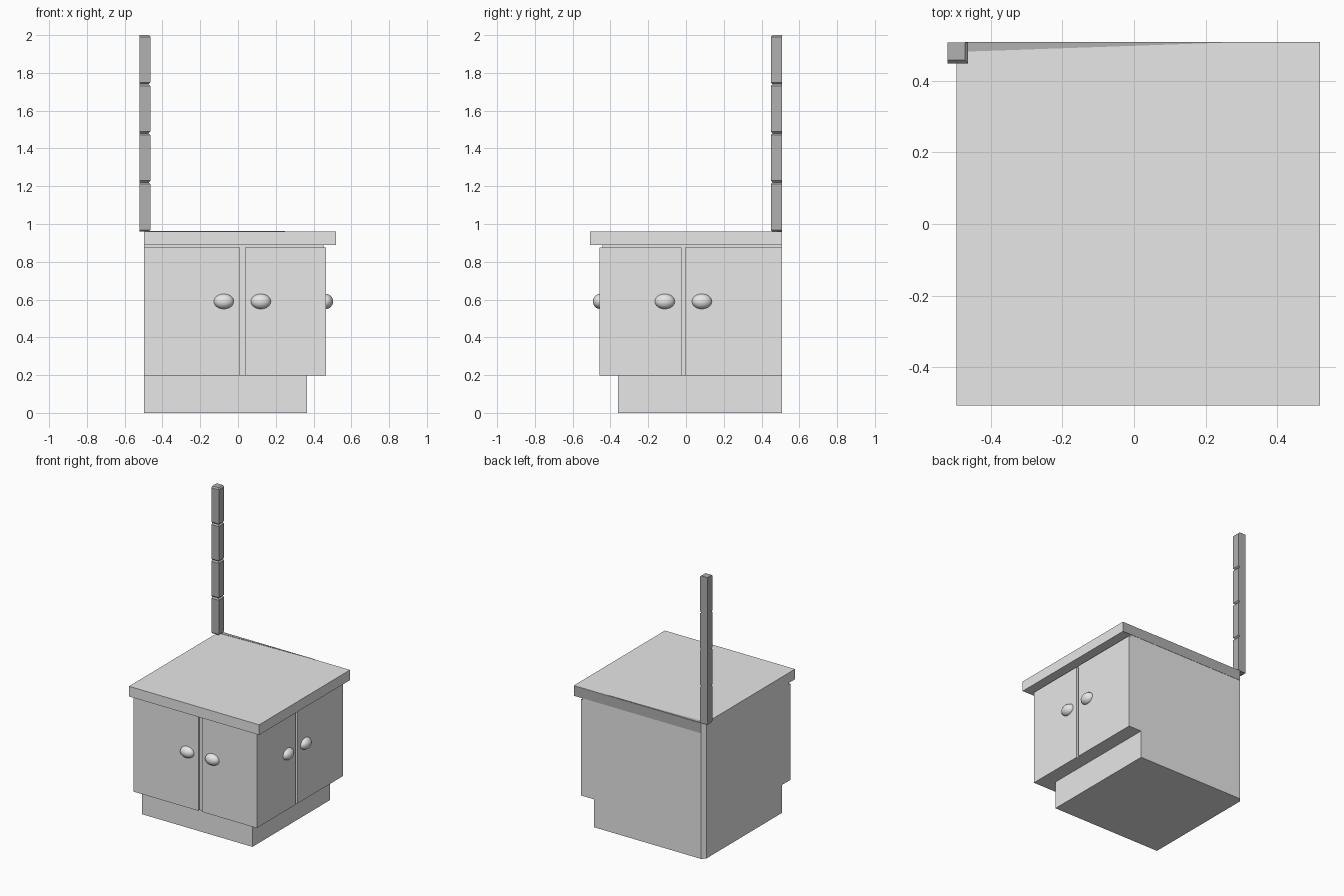
import bpy, bmesh, math

if "Cube" in bpy.data.objects:
    bpy.data.objects.remove(bpy.data.objects["Cube"])


def material(name, v):
    m = bpy.data.materials.new(name)
    m.diffuse_color = (v, v, v, 1)
    m.use_nodes = True
    m.node_tree.nodes["Principled BSDF"].inputs["Base Color"].default_value = m.diffuse_color
    return m


LIGHT = material("light grey", 0.8)
DARK = material("dark grey", 0.44)


def prism(name, pts, z0, z1, mat):
    """Extrude a plan-view polygon between two heights."""
    bm = bmesh.new()
    f = bm.faces.new([bm.verts.new((x, y, z0)) for x, y in pts])
    r = bmesh.ops.extrude_face_region(bm, geom=[f])
    for v in r["geom"]:
        if isinstance(v, bmesh.types.BMVert):
            v.co.z = z1
    bmesh.ops.recalc_face_normals(bm, faces=bm.faces)
    return finish(name, bm, mat)


def finish(name, bm, mat):
    me = bpy.data.meshes.new(name)
    bm.to_mesh(me)
    bm.free()
    me.materials.append(mat)
    ob = bpy.data.objects.new(name, me)
    bpy.context.collection.objects.link(ob)
    return ob


def rect(x0, x1, y0, y1):
    return [(x0, y0), (x1, y0), (x1, y1), (x0, y1)]


L, B, C = -0.497, 0.507, 0.024   # left wall, back wall, corner chamfer


def clipped(x1, y0):
    """Plan outline with the back left corner cut off."""
    return [(L, y0), (x1, y0), (x1, B), (L + C, B), (L, B - C)]


# Plinth, carcass and worktop
prism("plinth", clipped(0.365, -0.36), 0, 0.2, LIGHT)
prism("carcass", clipped(0.452, -0.442), 0.197, 0.89, LIGHT)
prism("worktop", clipped(0.52, -0.507), 0.888, 0.96, LIGHT)

# Dark strip on the back edge and the thin sliver on the top
prism("worktop_back_strip", rect(L + C, 0.52, B - 0.004, B + 0.002), 0.888, 0.959, DARK)
prism("worktop_sliver", [(-0.47, 0.482), (0.25, B), (-0.47, B)], 0.958, 0.962, DARK)

# Doors on the front and right faces
prism("front_left_door", rect(L, 0.01, -0.457, -0.44), 0.197, 0.875, LIGHT)
prism("front_right_door", rect(0.037, 0.467, -0.457, -0.44), 0.197, 0.875, LIGHT)
prism("side_front_door", rect(0.45, 0.467, -0.457, -0.025), 0.197, 0.875, LIGHT)
prism("side_back_door", rect(0.45, 0.467, -0.005, B), 0.197, 0.875, LIGHT)


# Oval knobs
def knob(name, loc, size):
    bm = bmesh.new()
    bmesh.ops.create_uvsphere(bm, u_segments=24, v_segments=16, radius=1)
    bmesh.ops.scale(bm, vec=size, verts=bm.verts)
    bmesh.ops.translate(bm, vec=loc, verts=bm.verts)
    for f in bm.faces:
        f.smooth = True
    finish(name, bm, LIGHT)


for i, x in enumerate((-0.075, 0.121)):
    knob(f"front_knob_{i}", (x, -0.455, 0.59), (0.053, 0.038, 0.04))
for i, y in enumerate((-0.112, 0.084)):
    knob(f"side_knob_{i}", (0.465, y, 0.59), (0.038, 0.053, 0.04))

# Corner post: four stacked blocks, bevelled on the two inner sides
for i in range(4):
    z0, h, b = 0.96 + i * 0.26, 0.26, 0.009
    bm = bmesh.new()
    bmesh.ops.create_cube(bm, size=1)
    bmesh.ops.scale(bm, vec=(0.058, 0.058, h), verts=bm.verts)
    bmesh.ops.translate(bm, vec=(-0.493, 0.478, z0 + h / 2), verts=bm.verts)
    inner = [f for f in bm.faces if f.normal.x > 0.9 or f.normal.y < -0.9]
    edges = [e for e in {e for f in inner for e in f.edges}
             if abs(e.verts[0].co.z - e.verts[1].co.z) < 0.01]
    bmesh.ops.bevel(bm, geom=edges, offset=b, segments=1, affect='EDGES')
    finish(f"post_block_{i}", bm, DARK)
